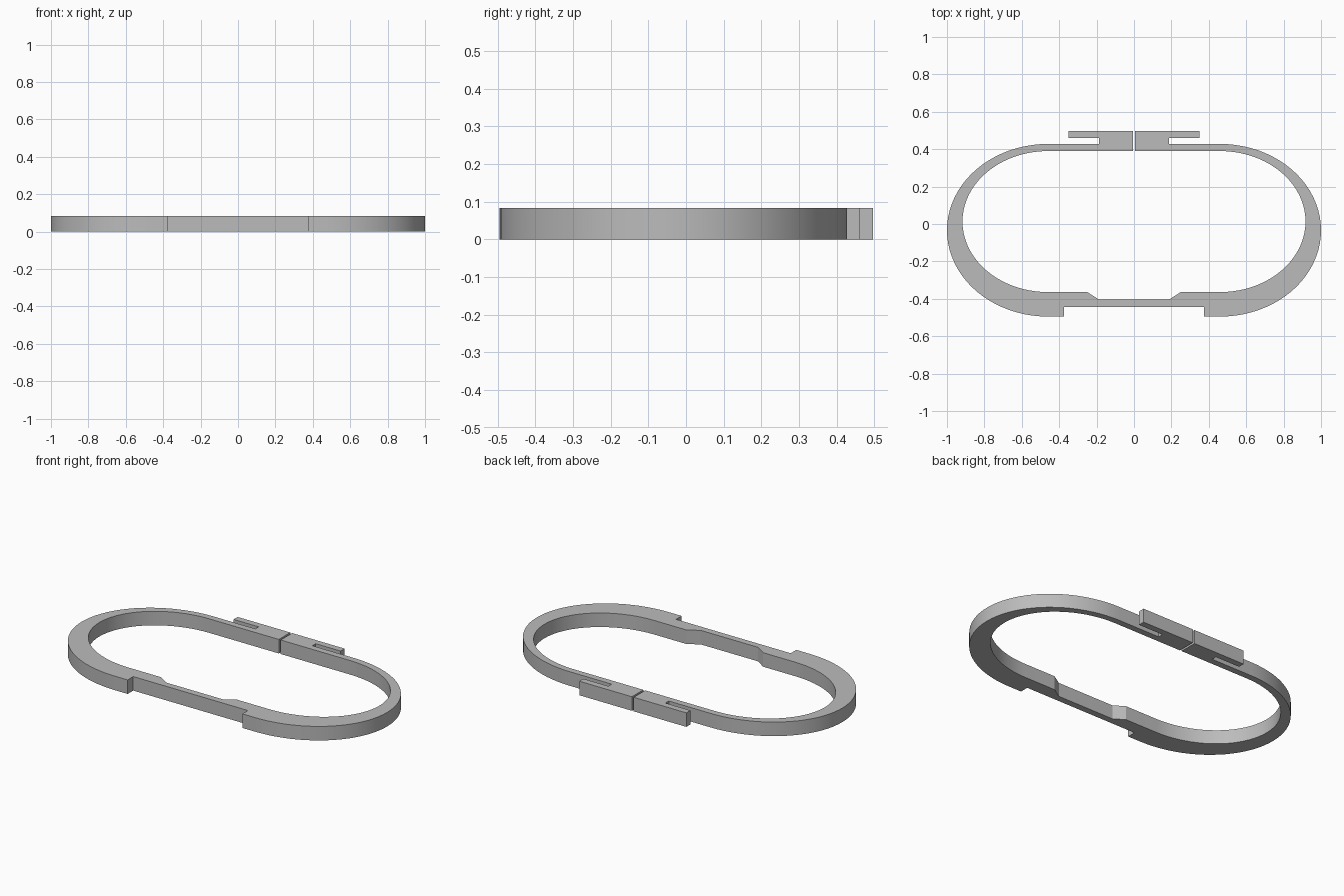
import bpy, bmesh, math

if "Cube" in bpy.data.objects:
    bpy.data.objects.remove(bpy.data.objects["Cube"], do_unlink=True)

HEIGHT = 0.083
SEGMENTS = 40

grey = bpy.data.materials.new("plain grey")
grey.use_nodes = True
grey.diffuse_color = (0.5, 0.5, 0.5, 1)
grey.node_tree.nodes["Principled BSDF"].inputs["Base Color"].default_value = (0.5, 0.5, 0.5, 1)


def half_ellipse(cx, back, front, rx):
    """Rounded end running from the back edge to the front edge."""
    cy, ry = (back + front) / 2, (back - front) / 2
    angles = [math.pi * (0.5 - i / SEGMENTS) for i in range(SEGMENTS + 1)]
    return [(cx + rx * math.cos(a), cy + ry * math.sin(a)) for a in angles]


def mirrored(points):
    return [(-x, y) for x, y in reversed(points)]


# Outer edge of the left half: clasp hook, rounded end, front recess
outer = [(0.006, 0.39), (0.006, 0.497), (0.35, 0.497), (0.35, 0.459), (0.187, 0.459), (0.187, 0.428)]
outer += half_ellipse(0.46, 0.428, -0.495, 0.54)
outer += [(0.375, -0.495), (0.375, -0.443)]

# Inner edge of the left half: rounded end, sloped step, thin front strip
inner = half_ellipse(0.46, 0.39, -0.364, 0.457) + [(0.25, -0.364), (0.187, -0.404)]

# One closed outline with a narrow split at the back, extruded upwards
outline = outer + mirrored(outer) + mirrored(inner)[::-1] + inner[::-1]
bm = bmesh.new()
base = bm.faces.new([bm.verts.new((x, y, 0)) for x, y in outline])
result = bmesh.ops.extrude_face_region(bm, geom=[base], use_keep_orig=True)
top = [v for v in result["geom"] if isinstance(v, bmesh.types.BMVert)]
bmesh.ops.translate(bm, verts=top, vec=(0, 0, HEIGHT))
bmesh.ops.recalc_face_normals(bm, faces=bm.faces)
mesh = bpy.data.meshes.new("split_oval_band")
bm.to_mesh(mesh)
bm.free()
mesh.materials.append(grey)

band = bpy.data.objects.new("split_oval_band", mesh)
bpy.context.collection.objects.link(band)
bpy.ops.object.select_all(action="DESELECT")
bpy.context.view_layer.objects.active = band
band.select_set(True)
bpy.ops.object.shade_smooth_by_angle(angle=math.radians(30))
